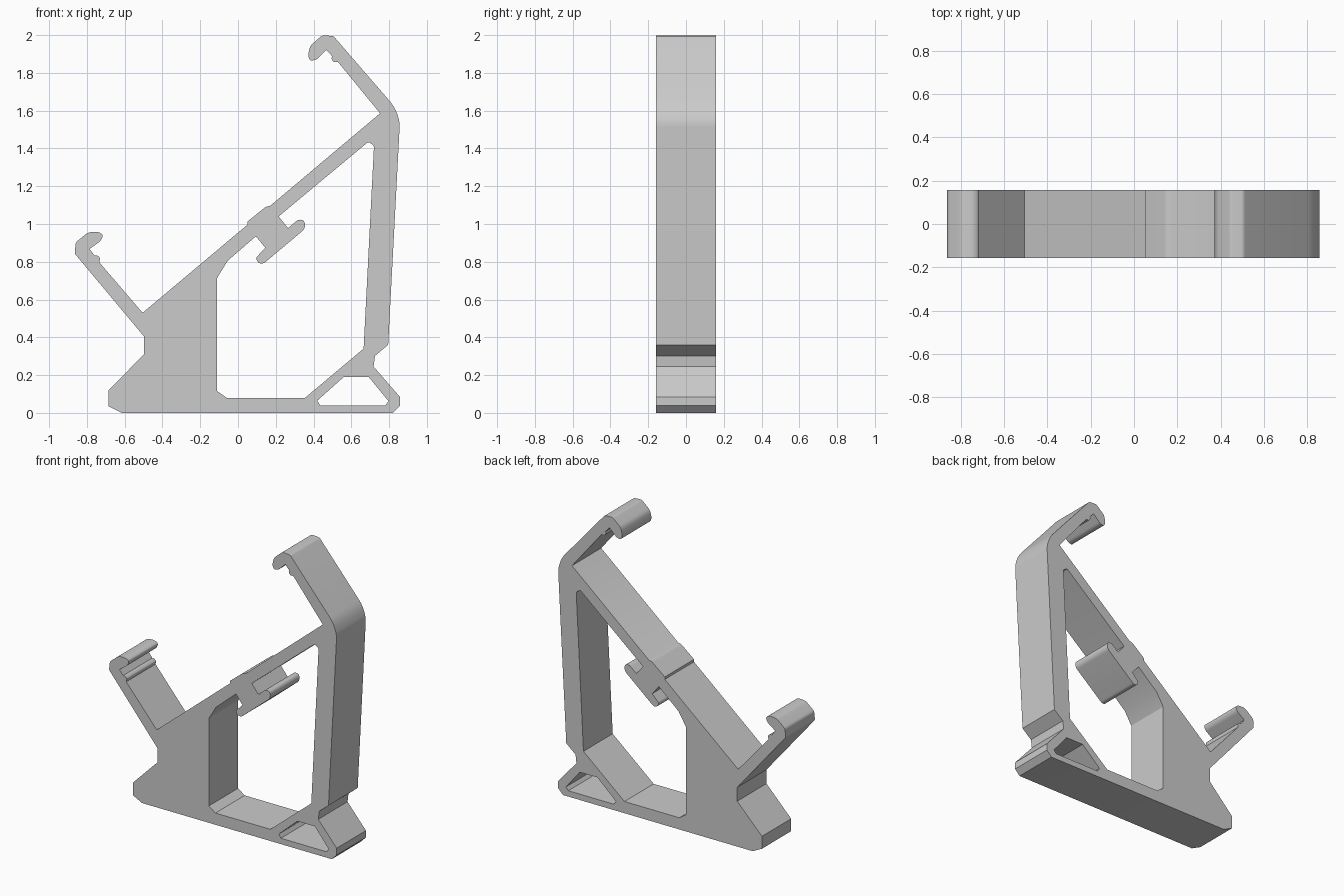
import bpy, bmesh, math
from mathutils import Vector

if "Cube" in bpy.data.objects:
    bpy.data.objects.remove(bpy.data.objects["Cube"])

HALF_DEPTH = 0.158
TILT = math.radians(40)                      # slope of the resting beam
U = Vector((math.cos(TILT), math.sin(TILT)))
N = Vector((-U.y, U.x))

# Clip hook in beam coordinates: (outward, away from beam, corner radius)
HOOK = [(0.004, 0.352, 0), (-0.014, 0.366, 0.006), (-0.012, 0.386, 0.006),
        (0, 0.395, 0), (-0.002, 0.439, 0), (-0.075, 0.434, 0.012),
        (-0.106, 0.45, 0.02), (-0.096, 0.479, 0.015), (-0.054, 0.512, 0.02),
        (0.031, 0.513, 0.012), (0.074, 0.472, 0.012)]


def hook(corner, side):
    pts = []
    for s, t, r in HOOK:
        p = Vector(corner) + U * s * side + N * t
        pts.append((p.x, p.y, r))
    return pts if side > 0 else pts[::-1]


def rounded(points, steps=5):
    """Replace corners that carry a radius with a short curve."""
    out = []
    for i, p in enumerate(points):
        c = Vector(p[:2])
        r = p[2] if len(p) > 2 else 0
        if not r:
            out.append(c)
            continue
        a = Vector(points[i - 1][:2]) - c
        b = Vector(points[(i + 1) % len(points)][:2]) - c
        p0 = c + a.normalized() * min(r, a.length * 0.45)
        p1 = c + b.normalized() * min(r, b.length * 0.45)
        for k in range(steps + 1):
            f = k / steps
            out.append(p0 * (1 - f) ** 2 + c * 2 * f * (1 - f) + p1 * f * f)
    return out


def extruded(name, loops):
    """Fill an outline with holes in the xz plane and give it depth along y."""
    cu = bpy.data.curves.new(name, 'CURVE')
    cu.dimensions = '2D'
    cu.fill_mode = 'BOTH'
    cu.extrude = HALF_DEPTH
    for loop in loops:
        pts = rounded(loop)
        sp = cu.splines.new('POLY')
        sp.points.add(len(pts) - 1)
        for q, p in zip(sp.points, pts):
            q.co = (p.x, p.y, 0, 1)
        sp.use_cyclic_u = True
    ob = bpy.data.objects.new(name, cu)
    bpy.context.collection.objects.link(ob)
    ob.rotation_euler.x = math.pi / 2
    bpy.ops.object.select_all(action='DESELECT')
    ob.select_set(True)
    bpy.context.view_layer.objects.active = ob
    bpy.ops.object.convert(target='MESH')
    ob = bpy.context.view_layer.objects.active
    bpy.ops.object.transform_apply(location=False, rotation=True, scale=False)
    bm = bmesh.new()
    bm.from_mesh(ob.data)
    bmesh.ops.remove_doubles(bm, verts=bm.verts, dist=1e-5)
    bmesh.ops.recalc_face_normals(bm, faces=bm.faces)
    bm.to_mesh(ob.data)
    bm.free()
    bpy.ops.object.shade_smooth_by_angle(angle=math.radians(30))
    return ob


LOW, HIGH = (-0.505, 0.53), (0.752, 1.586)   # inner corners of the two arms

# Outer silhouette, clockwise from the rear foot
rear_foot = [(-0.615, 0), (-0.685, 0.035), (-0.685, 0.12), (-0.498, 0.31), (-0.498, 0.405)]
beam_pad = [(0.05, 0.996), (0.05, 1.013), (0.148, 1.092, 0.01), (0.17, 1.096)]
front_post = [(0.83, 1.62, 0.04), (0.857, 1.54, 0.03), (0.795, 0.36)]
front_foot = [(0.725, 0.302), (0.718, 0.245), (0.857, 0.085), (0.857, 0.038), (0.82, 0)]
outline = (rear_foot + hook(LOW, -1) + [LOW] + beam_pad + [HIGH]
           + hook(HIGH, 1) + front_post + front_foot)

# Main window, with the T-shaped cable cleat hanging under the beam
cleat = [(0.215, 1.04), (0.265, 0.978), (0.318, 1.023, 0.012), (0.345, 1.022, 0.015),
         (0.357, 1.0, 0.015), (0.35, 0.97, 0.015), (0.135, 0.79, 0.015),
         (0.108, 0.793, 0.015), (0.093, 0.82, 0.015), (0.145, 0.873), (0.095, 0.935)]
window = ([(-0.11, 0.115), (-0.06, 0.08), (0.355, 0.08), (0.665, 0.34),
           (0.72, 1.415, 0.01), (0.69, 1.435, 0.01)] + cleat
          + [(-0.055, 0.805), (-0.11, 0.715)])

# Small opening inside the front foot
foot_hole = [(0.42, 0.065), (0.435, 0.04), (0.78, 0.04), (0.797, 0.062),
             (0.692, 0.19), (0.56, 0.19)]

extruded("tilted_stand_frame", [outline, window, foot_hole])
